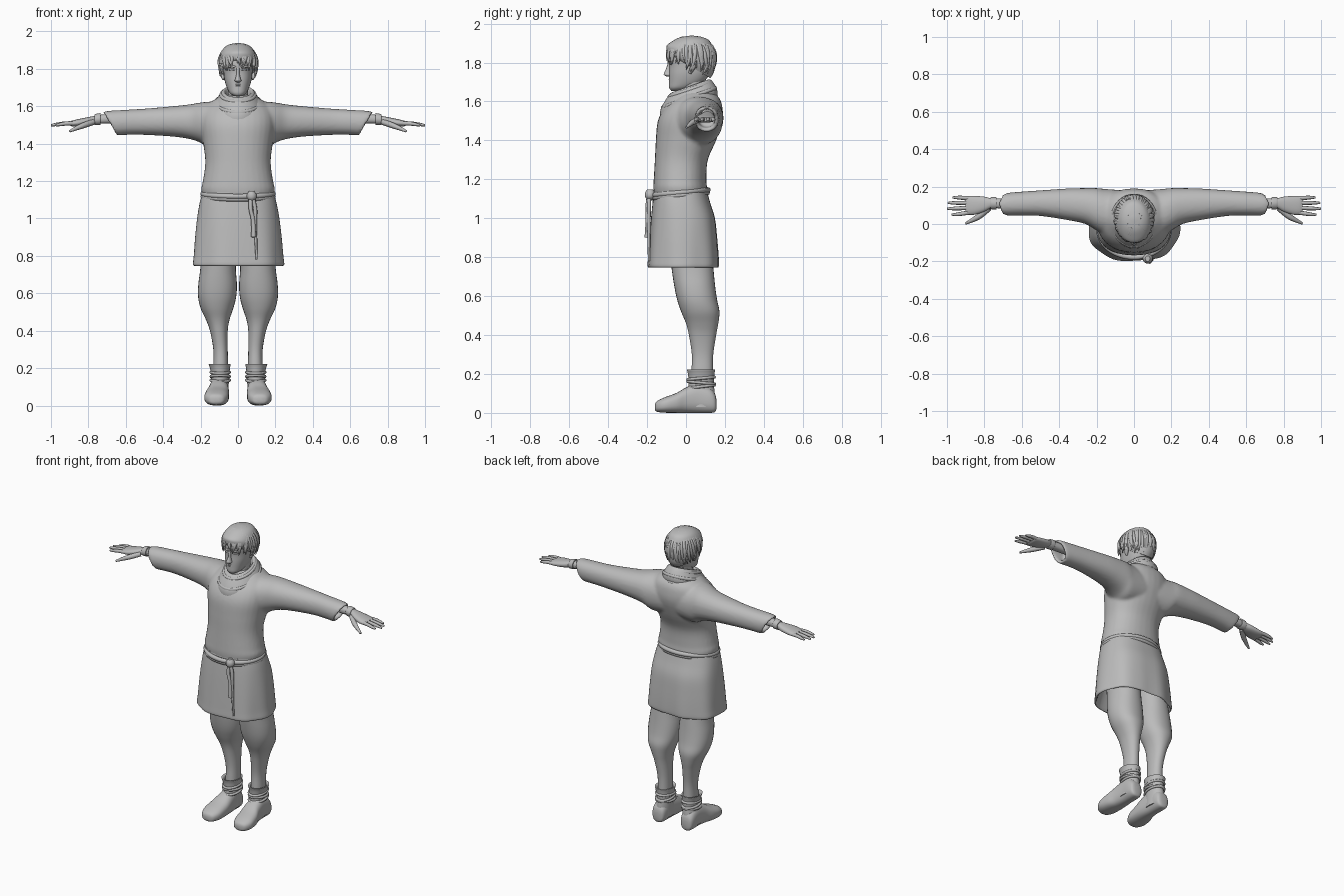
import bpy, bmesh, math, random
from mathutils import Vector

random.seed(4)
clay = bpy.data.materials.new("clay_grey")
clay.diffuse_color = (0.5, 0.5, 0.5, 1)
ORDER = {"z": (1, 2, 0), "x": (0, 1, 2), "y": (1, 0, 2)}   # where (t, a, b) go


def sp(v, e):
    return math.copysign(abs(v) ** e, v)


def spline_rows(rows, steps):
    """Smoothly resample cross-section rows."""
    rows = [tuple(r) + (0,) * (6 - len(r)) for r in rows]
    out = []
    for i in range(len(rows) - 1):
        p0, p1 = rows[max(i - 1, 0)], rows[i]
        p2, p3 = rows[i + 1], rows[min(i + 2, len(rows) - 1)]
        for s in range(steps):
            t = s / steps
            out.append([0.5 * (2 * b + (c - a) * t + (2 * a - 5 * b + 4 * c - d) * t * t
                               + (3 * b - a - 3 * c + d) * t ** 3)
                        for a, b, c, d in zip(p0, p1, p2, p3)])
    return out + [list(rows[-1])]


def loft(bm, axis, rows, power=2.0, steps=4, seg=32, sx=1, wave=None):
    """Skin rows of (t, a0, a1, b0, b1, shear) along an axis, capped at both ends."""
    rings = []
    for t, a0, a1, b0, b1, sh in spline_rows(rows, steps):
        ring = []
        for k in range(seg):
            ang = 2 * math.pi * k / seg
            ca, sa = sp(math.cos(ang), 2 / power), sp(math.sin(ang), 2 / power)
            w = 1 + (wave(ang, t) if wave else 0)
            abt = {"t": t + sh * sa, "a": (a0 + a1) / 2 + w * ca * (a1 - a0) / 2,
                   "b": (b0 + b1) / 2 + w * sa * (b1 - b0) / 2}
            if axis == "z":
                p = (abt["a"], abt["b"], abt["t"])
            elif axis == "x":
                p = (abt["t"], abt["a"], abt["b"])
            else:
                p = (abt["a"], abt["t"], abt["b"])
            ring.append(bm.verts.new((p[0] * sx, p[1], p[2])))
        rings.append(ring)
    for r, s in zip(rings, rings[1:]):
        for k in range(seg):
            j = (k + 1) % seg
            bm.faces.new((r[k], r[j], s[j], s[k]))
    bm.faces.new(rings[0])
    bm.faces.new(rings[-1])


def finish(ob, angle=50):
    ob.data.materials.clear()
    ob.data.materials.append(clay)
    bpy.ops.object.select_all(action="DESELECT")
    ob.select_set(True)
    bpy.context.view_layer.objects.active = ob
    bpy.ops.object.shade_smooth_by_angle(angle=math.radians(angle))
    return ob


def solid(name, parts):
    """Parts are (axis, rows, options); option both=True also builds the left copy."""
    bm = bmesh.new()
    for axis, rows, kw in parts:
        kw = dict(kw)
        for sx in ((1, -1) if kw.pop("both", False) else (1,)):
            loft(bm, axis, rows, sx=sx, **kw)
    bmesh.ops.recalc_face_normals(bm, faces=bm.faces)
    me = bpy.data.meshes.new(name)
    bm.to_mesh(me)
    bm.free()
    ob = bpy.data.objects.new(name, me)
    bpy.context.collection.objects.link(ob)
    return finish(ob)


def tubes(name, paths, depth, both=False, cyclic=False):
    """Tapered tubes through lists of (x, y, z, radius factor)."""
    cu = bpy.data.curves.new(name, "CURVE")
    cu.dimensions, cu.bevel_depth, cu.bevel_resolution, cu.use_fill_caps = "3D", depth, 2, True
    for path in paths:
        for sx in ((1, -1) if both else (1,)):
            s = cu.splines.new("NURBS")
            s.points.add(len(path) - 1)
            for pt, (x, y, z, r) in zip(s.points, path):
                pt.co, pt.radius = (x * sx, y, z, 1), r
            s.order_u, s.resolution_u = 3, 4
            s.use_cyclic_u, s.use_endpoint_u = cyclic, not cyclic
    ob = bpy.data.objects.new(name, cu)
    bpy.context.collection.objects.link(ob)
    bpy.ops.object.select_all(action="DESELECT")
    ob.select_set(True)
    bpy.context.view_layer.objects.active = ob
    bpy.ops.object.convert(target="MESH")
    return finish(bpy.context.view_layer.objects.active)


def loop(cx, cy, z, rx, ry, tilt=0, n=20, r=1):
    return [(cx + rx * math.cos(2 * math.pi * k / n), cy + ry * math.sin(2 * math.pi * k / n),
             z + tilt * math.sin(2 * math.pi * k / n), r) for k in range(n)]


def sym(*rows):
    """Rows with one half width, centred on x = 0."""
    return [(r[0], -r[1], r[1], *r[2:]) for r in rows]


# tunic: torso and open sleeves fused into one cloth surface
torso = sym((1.12, .19, -.165, .11), (1.16, .197, -.168, .108), (1.2, .188, -.166, .105),
            (1.3, .175, -.16, .112), (1.4, .186, -.155, .155), (1.5, .2, -.145, .187),
            (1.57, .19, -.11, .187), (1.62, .15, -.06, .17), (1.66, .08, -.03, .12))
sleeve = [(.05, -.06, .18, 1.38, 1.62), (.15, -.06, .187, 1.375, 1.624), (.2, -.035, .192, 1.405, 1.62),
          (.26, 0, .192, 1.425, 1.61), (.35, .02, .19, 1.438, 1.6), (.5, .043, .18, 1.447, 1.587),
          (.6, .045, .173, 1.447, 1.581), (.68, .045, .165, 1.445, 1.573, .03),
          (.676, .06, .15, 1.463, 1.557, .03), (.6, .065, .15, 1.47, 1.55)]
tunic = solid("tunic", [("z", torso, {"power": 2.2}), ("x", sleeve, {"power": 2.2, "both": True})])
remesh = tunic.modifiers.new("fuse", "REMESH")
remesh.mode, remesh.voxel_size, remesh.use_smooth_shade = "VOXEL", .009, True
soft = tunic.modifiers.new("soften", "SMOOTH")
soft.factor, soft.iterations = .5, 5

# skirt, hollow underneath, with folds growing toward the hem
skirt = sym((1.14, .19, -.165, .108), (1.08, .206, -.172, .125), (1.0, .22, -.18, .15),
            (.9, .231, -.188, .162), (.8, .239, -.195, .17), (.752, .243, -.197, .17),
            (.765, .225, -.18, .155), (.9, .2, -.15, .13))


def folds(a, t):
    back = math.exp(-((a - math.pi / 2) / .16) ** 2)
    return max(0, 1.14 - t) * (.05 * math.cos(7 * a + .5) - .12 * back)


solid("skirt", [("z", skirt, {"power": 2.4, "seg": 64, "wave": folds})])

# rope belt with knot and hanging ends
tubes("belt", [loop(0, -.032, 1.132, .19, .147, .014),
               loop(0, -.032, 1.118, .19, .143, .014)], .014, cyclic=True)
solid("belt_knot", [("z", [(1.095, .06, .085, -.2, -.17), (1.11, .048, .098, -.21, -.16),
                           (1.13, .048, .098, -.21, -.16), (1.148, .06, .085, -.2, -.17)], {})])
tubes("belt_ends", [[(.07, -.19, 1.12, 1), (.062, -.2, 1.06, 1), (.085, -.195, .99, 1), (.083, -.2, .9, 1.2)],
                    [(.075, -.19, 1.12, 1), (.095, -.19, 1.06, 1), (.09, -.192, .99, .9), (.1, -.19, .78, .5)]], .011)

# cowl around the neck, high at the back
cowl = sym((1.555, .115, -.115, .15, .05), (1.575, .127, -.132, .16, .055), (1.61, .126, -.13, .16, .05),
           (1.645, .107, -.108, .148, .042), (1.678, .083, -.078, .125, .035),
           (1.675, .07, -.06, .11, .03), (1.64, .06, -.04, .1, .02))
solid("cowl", [("z", cowl, {"seg": 48})])
tubes("cowl_folds", [loop(0, .014, 1.568, .12, .142, .058), loop(0, .016, 1.618, .118, .135, .05),
                     loop(0, .02, 1.66, .09, .106, .037)], .011, cyclic=True)

# head and neck
neck = sym((1.58, .06, -.035, .1), (1.64, .055, -.035, .09), (1.73, .055, -.03, .1))
skull = sym((1.655, .022, -.076, -.01), (1.67, .044, -.086, .03), (1.7, .06, -.087, .09),
            (1.74, .072, -.087, .12), (1.78, .077, -.086, .135), (1.82, .08, -.09, .14),
            (1.86, .08, -.085, .14), (1.9, .065, -.06, .12), (1.925, .03, -.02, .08))
solid("head", [("z", neck, {}), ("z", skull, {"power": 2.3})])

# face details
nose = sym((1.728, .009, -.1, -.07), (1.737, .018, -.114, -.07), (1.748, .014, -.112, -.07),
           (1.775, .008, -.1, -.07), (1.805, .009, -.092, -.07))
solid("nose", [("z", nose, {"seg": 16})])
tubes("brows", [[(.012, -.088, 1.808, .6), (.03, -.088, 1.817, 1), (.056, -.068, 1.808, .6)]], .008, both=True)
tubes("lips", [[(-.027, -.077, 1.713, .3), (0, -.094, 1.718, 1), (.027, -.077, 1.713, .3)],
               [(-.024, -.077, 1.71, .3), (0, -.093, 1.706, 1.1), (.024, -.077, 1.71, .3)]], .006)
tubes("eyes", [[(.017, -.082, 1.795, .4), (.031, -.084, 1.797, 1), (.046, -.072, 1.795, .4)]], .008, both=True)
tubes("ears", [[(.076, .02, 1.745, .6), (.084, .03, 1.765, 1), (.09, .042, 1.79, 1.2), (.08, .03, 1.81, .7)]],
      .013, both=True)

# hair: a cap with overlapping locks
cap = sym((1.78, .084, -.08, .125, -.06), (1.8, .095, -.095, .143, -.05), (1.83, .101, -.1, .15, -.04),
          (1.87, .097, -.097, .148, -.02), (1.91, .077, -.07, .122), (1.93, .048, -.03, .085), (1.938, .01, .02, .04))
solid("hair", [("z", cap, {})])
locks = []
for k in range(64):
    th = 2 * math.pi * (k + random.uniform(-.4, .4)) / 64
    back = (1 + math.sin(th)) / 2                       # 0 at the fringe, 1 at the nape
    top = random.uniform(25, 75)
    low = -6 - 55 * back ** .8 + random.uniform(-10, 8)
    twist, path = random.uniform(-.3, .3), []
    for s in range(6):
        f = s / 5
        ph = math.radians(top + (low - top) * f)
        c = math.cos(ph * (.55 if ph < 0 else 1)) + (.05 * random.random() if s == 5 else 0)
        a = th + twist * f * f
        path.append((.1 * c * math.cos(a), .026 + .124 * c * math.sin(a),
                     1.83 + .104 * math.sin(ph), (.7, 1, 1, .9, .6, .12)[s]))
    locks.append(path)
tubes("hair_locks", locks, .011)

# hands: wrist and palm, fingers, thumb, wrist bands
palm = [(.6, .085, .137, 1.51, 1.56), (.7, .082, .137, 1.507, 1.558), (.76, .085, .137, 1.506, 1.55),
        (.8, .066, .146, 1.498, 1.542), (.85, .05, .15, 1.492, 1.532), (.885, .05, .149, 1.492, 1.524),
        (.9, .06, .142, 1.498, 1.518)]
solid("hands", [("x", palm, {"both": True, "power": 2.3, "seg": 24})])
fingers = [[(.87, y, 1.508, 1.1), (.91, (y + e) / 2, 1.51, 1.1), (tip - .02, e, 1.502, .9), (tip, e, 1.498, .5)]
           for y, e, tip in ((.063, .05, .975), (.088, .082, 1.0), (.113, .113, .995), (.137, .142, .97))]
thumb = [(.775, .085, 1.515, 1.5), (.82, .045, 1.5, 1.6), (.86, .022, 1.485, 1.2), (.9, .003, 1.466, .6)]
tubes("fingers", fingers + [thumb], .0105, both=True)
band = [(.735, .083, .139, 1.504, 1.56), (.738, .078, .143, 1.5, 1.563), (.764, .079, .143, 1.499, 1.558),
        (.768, .084, .139, 1.503, 1.553)]
solid("wrist_bands", [("x", band, {"both": True})])

# baggy trousers gathered below the knee
leg = [(.95, .005, .19, -.1, .12), (.75, .012, .2, -.075, .14), (.65, .006, .212, -.06, .15),
       (.58, .01, .213, -.045, .16), (.52, .025, .2, -.025, .172), (.46, .045, .172, 0, .166),
       (.4, .055, .15, .015, .155), (.3, .055, .132, .03, .14), (.2, .053, .132, .028, .138), (.1, .055, .132, .03, .138)]
solid("trousers", [("z", leg, {"both": True, "power": 2.2})])

# soft boots with open collars and ankle wraps
shaft = [(.03, .052, .15, 0, .15), (.1, .05, .146, .008, .148), (.15, .048, .141, .014, .143),
         (.2, .043, .15, .01, .146), (.222, .039, .157, .005, .149), (.215, .052, .142, .02, .138),
         (.18, .055, .135, .025, .135)]
foot = [(-.16, .1, .13, .018, .042), (-.15, .075, .158, .006, .06), (-.11, .054, .179, .001, .08),
        (-.05, .048, .175, 0, .102), (0, .048, .16, 0, .13), (.06, .053, .152, 0, .15),
        (.12, .057, .15, 0, .13), (.148, .066, .142, .004, .1), (.156, .085, .125, .02, .07)]
solid("boots", [("z", shaft, {"both": True}), ("y", foot, {"both": True, "power": 2.5})])
tubes("ankle_wraps", [loop(.095, .078, z, .05, .069, t) for z, t in ((.135, .008), (.155, -.006), (.178, .006))],
      .008, both=True, cyclic=True)
